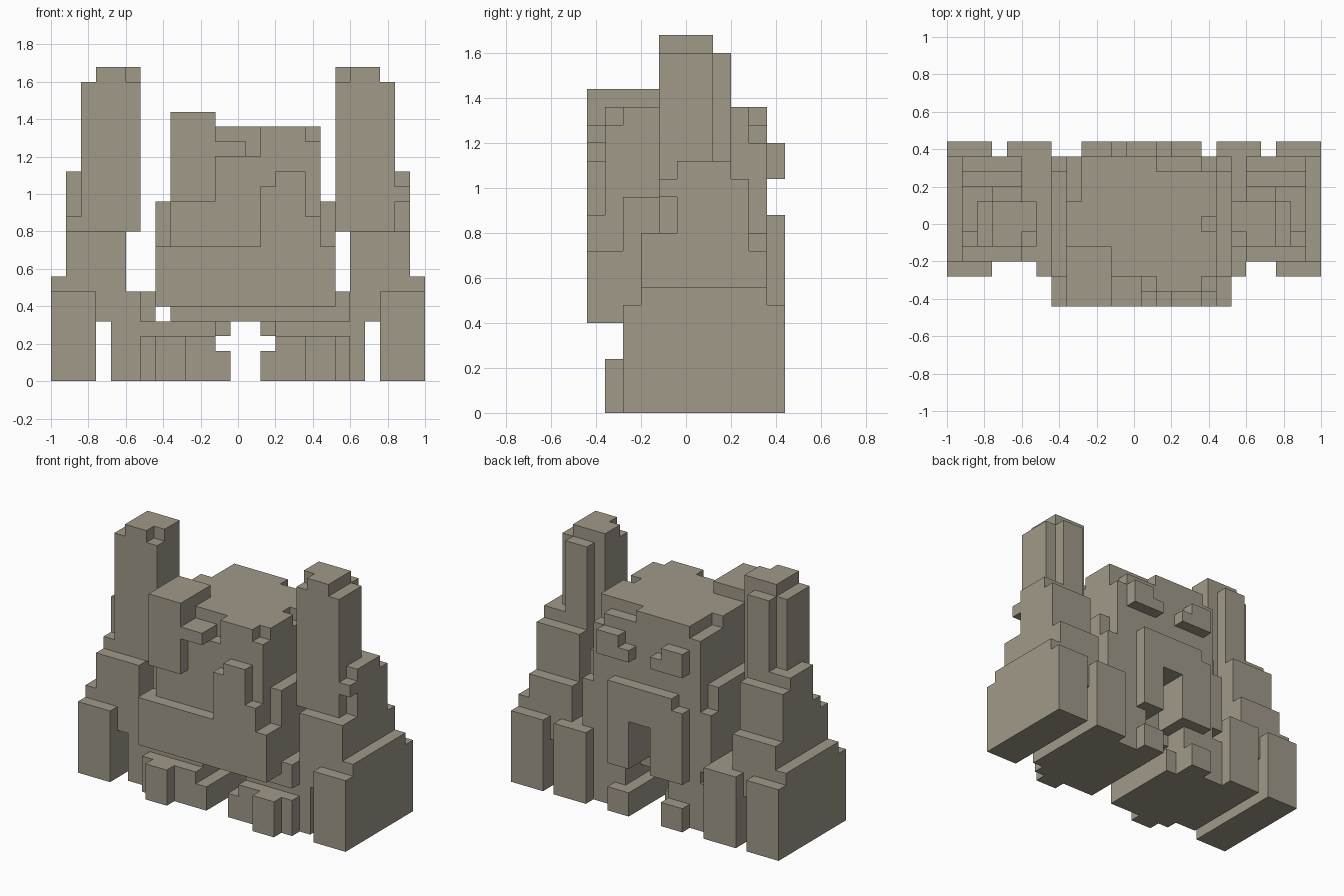
import bpy
import bmesh
from mathutils import Vector

CELL = 0.08
ORIGIN = Vector((-1.0, -0.44, 0.0))

cube = bpy.data.objects.get("Cube")
if cube:
    bpy.data.objects.remove(cube, do_unlink=True)

stone = bpy.data.materials.new("warm_grey_stone")
stone.use_nodes = True
stone.diffuse_color = (0.35, 0.32, 0.25, 1.0)
stone.node_tree.nodes["Principled BSDF"].inputs["Base Color"].default_value = stone.diffuse_color


class BlockPart:
    """A part made of grid blocks; mirror is the grid width to flip x across."""

    def __init__(self, name, mirror=None):
        self.name, self.mirror, self.cells = name, mirror, set()

    def block(self, x, y, z):
        if self.mirror is not None:
            x = (self.mirror - x[1], self.mirror - x[0])
        return {(i, j, k) for i in range(*x) for j in range(*y) for k in range(*z)}

    def fill(self, x, y, z):
        self.cells |= self.block(x, y, z)

    def carve(self, x, y, z):
        self.cells -= self.block(x, y, z)

    def build(self):
        """Make only the outer faces, then merge the flat areas."""
        bm = bmesh.new()
        corners = {}

        def corner(point):
            if point not in corners:
                corners[point] = bm.verts.new(ORIGIN + Vector(point) * CELL)
            return corners[point]

        for cell in sorted(self.cells):
            for axis in range(3):
                u, v = (axis + 1) % 3, (axis + 2) % 3
                for side in (0, 1):
                    near = list(cell)
                    near[axis] += 1 if side else -1
                    if tuple(near) in self.cells:
                        continue
                    loop = []
                    for du, dv in ((0, 0), (1, 0), (1, 1), (0, 1)):
                        point = list(cell)
                        point[axis] += side
                        point[u] += du
                        point[v] += dv
                        loop.append(corner(tuple(point)))
                    bm.faces.new(loop if side else loop[::-1])
        bmesh.ops.dissolve_limit(bm, angle_limit=0.01, verts=bm.verts[:], edges=bm.edges[:])
        mesh = bpy.data.meshes.new(self.name)
        bm.to_mesh(mesh)
        bm.free()
        mesh.materials.append(stone)
        bpy.context.collection.objects.link(bpy.data.objects.new(self.name, mesh))


for side_name, mirror in (("left", None), ("right", 25)):
    # Outer leg with a low cap
    leg = BlockPart(side_name + "_outer_leg", mirror)
    leg.fill(x=(22, 25), y=(2, 11), z=(0, 6))
    leg.fill(x=(22, 25), y=(3, 10), z=(6, 7))
    leg.build()

    # Stepped shoulder below the tower
    shoulder = BlockPart(side_name + "_stepped_shoulder", mirror)
    shoulder.fill(x=(20, 24), y=(3, 10), z=(4, 9))
    shoulder.fill(x=(20, 24), y=(3, 9), z=(9, 10))
    shoulder.fill(x=(20, 24), y=(4, 9), z=(10, 13))
    shoulder.fill(x=(20, 24), y=(5, 8), z=(13, 14))
    notch = (11, 13) if mirror else (10, 12)
    shoulder.carve(x=(23, 24), y=(4, 5), z=notch)
    shoulder.build()

    # Tall tower with a notched cap
    tower = BlockPart(side_name + "_tower", mirror)
    tower.fill(x=(19, 23), y=(4, 7), z=(10, 20))
    tower.fill(x=(20, 22), y=(7, 8), z=(10, 20))
    tower.fill(x=(19, 22), y=(4, 7), z=(20, 21))
    tower.carve(x=(19, 20), y=(4, 5), z=(20, 21))
    tower.build()

    # Rear post
    post = BlockPart(side_name + "_rear_post", mirror)
    post.fill(x=(18, 21), y=(8, 11), z=(0, 6))
    post.build()

    # Inner foot with toe, heel and slotted inner edge
    foot = BlockPart(side_name + "_foot", 26 if mirror else None)
    foot.fill(x=(15, 20), y=(3, 10), z=(0, 4))
    foot.fill(x=(15, 20), y=(2, 3), z=(0, 3))
    foot.fill(x=(20, 22 if mirror else 21), y=(3, 9), z=(0, 4))
    foot.fill(x=(17, 19), y=(1, 2), z=(0, 3))
    foot.fill(x=(14, 15), y=(2, 4), z=(0, 2))
    foot.fill(x=(14, 15), y=(4, 9), z=(0, 2))
    foot.fill(x=(14, 15), y=(4, 8), z=(3, 4))
    heel = (15, 17) if mirror else (14, 16)
    foot.fill(x=heel, y=(9, 11), z=(0, 2))
    foot.build()

# Bridges joining the body to the shoulders
bridge = BlockPart("body_bridges")
bridge.fill(x=(19, 20), y=(2, 10), z=(4, 6))
bridge.fill(x=(5, 7), y=(3, 10), z=(4, 6))
bridge.fill(x=(6, 7), y=(2, 3), z=(4, 6))
bridge.build()

# Main body with hips and chipped upper corners
body = BlockPart("body")
body.fill(x=(8, 18), y=(1, 10), z=(5, 17))
body.fill(x=(8, 20), y=(2, 10), z=(4, 5))
body.fill(x=(7, 19), y=(2, 10), z=(5, 10))
body.fill(x=(7, 19), y=(2, 9), z=(10, 12))
body.carve(x=(11, 14), y=(1, 2), z=(15, 17))
body.carve(x=(17, 18), y=(1, 2), z=(16, 17))
body.carve(x=(17, 18), y=(5, 6), z=(16, 17))
body.carve(x=(14, 18), y=(9, 10), z=(16, 17))
body.carve(x=(17, 18), y=(9, 10), z=(15, 17))
body.carve(x=(8, 9), y=(7, 10), z=(16, 17))
body.carve(x=(12, 14), y=(8, 10), z=(4, 8))
body.build()

# Front panel with its raised right portion
panel = BlockPart("front_panel")
panel.fill(x=(7, 19), y=(0, 2), z=(5, 9))
panel.fill(x=(14, 17), y=(0, 1), z=(9, 13))
panel.fill(x=(15, 17), y=(0, 1), z=(13, 14))
panel.fill(x=(17, 18), y=(0, 1), z=(9, 11))
panel.build()

# Overhanging block and the small ledge beside it
overhang = BlockPart("front_overhang")
overhang.fill(x=(8, 11), y=(0, 4), z=(12, 18))
overhang.fill(x=(11, 13), y=(0, 2), z=(15, 16))
overhang.build()

# Rear doorway surround
arch = BlockPart("rear_doorway")
arch.fill(x=(10, 16), y=(10, 11), z=(4, 11))
arch.fill(x=(9, 10), y=(10, 11), z=(4, 10))
arch.carve(x=(12, 14), y=(10, 11), z=(4, 8))
arch.build()

# Rear brow blocks
brows = BlockPart("rear_brows")
brows.fill(x=(14, 17), y=(10, 11), z=(13, 14))
brows.fill(x=(15, 17), y=(10, 11), z=(14, 15))
brows.fill(x=(9, 12), y=(10, 11), z=(13, 14))
brows.fill(x=(9, 11), y=(10, 11), z=(14, 15))
brows.build()
